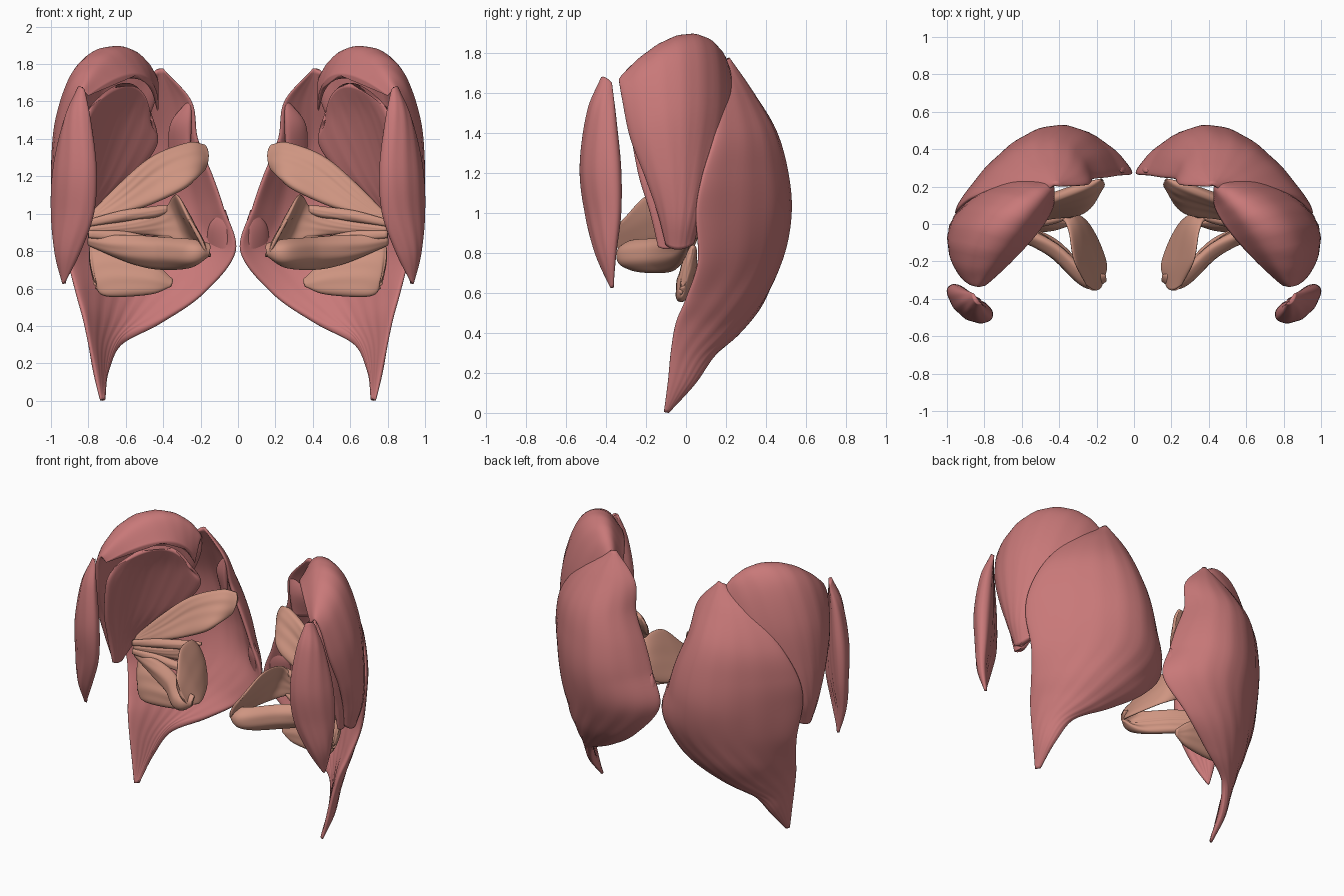
import bpy, bmesh, math
from mathutils import Vector


def material(name, col):
    m = bpy.data.materials.new(name)
    m.diffuse_color = col
    return m


RED = material("muscle_red", (0.58, 0.19, 0.19, 1))
TAN = material("muscle_tan", (0.62, 0.30, 0.22, 1))


def spline(rows, t):
    # Catmull-Rom through the section rows
    n = len(rows) - 1
    i = min(int(t * n), n - 1)
    f = t * n - i
    p1, p2 = rows[i], rows[i + 1]
    p0 = rows[i - 1] if i else [2 * a - b for a, b in zip(p1, p2)]
    p3 = rows[i + 2] if i + 2 <= n else [2 * b - a for a, b in zip(p1, p2)]
    return [0.5 * (2 * b + (c - a) * f + (2 * a - 5 * b + 4 * c - d) * f * f
                   + (3 * b - a - 3 * c + d) * f ** 3)
            for a, b, c, d in zip(p0, p1, p2, p3)]


def muscle(name, rows, mat, nv=60, nu=28, ripple=0.002, waves=7):
    """Each row: edge point, middle point, other edge point, thickness."""
    def mid(u, v):
        r = spline(rows, min(max(v, 0), 1))
        a, m, b = Vector(r[0:3]), Vector(r[3:6]), Vector(r[6:9])
        p = a * (1 - u) * (1 - 2 * u) + m * 4 * u * (1 - u) + b * u * (2 * u - 1)
        return p, max(r[9], 0.008)

    bm = bmesh.new()
    rings = []
    for j in range(nv + 1):
        v = j / nv
        front, back = [], []
        for i in range(nu + 1):
            u = (1 - math.cos(math.pi * i / nu)) / 2
            p, t = mid(u, v)
            du = mid(u + .01, v)[0] - mid(u - .01, v)[0]
            dv = mid(u, v + .01)[0] - mid(u, v - .01)[0]
            n = du.cross(dv).normalized()
            s = max(0, math.sin(math.pi * i / nu)) ** 0.8
            wave = ripple * math.sin(waves * math.tau * u + 3 * math.sin(4 * v))
            h = (t / 2 + wave * min(1, t / .08) ** 2) * s
            front.append(bm.verts.new(p + n * h))
            if 0 < i < nu:
                back.append(bm.verts.new(p - n * h))
        rings.append(front + back[::-1])
    k = len(rings[0])
    for r0, r1 in zip(rings, rings[1:]):
        for i in range(k):
            q = (i + 1) % k
            bm.faces.new((r0[i], r0[q], r1[q], r1[i]))
    bm.faces.new(rings[0])
    bm.faces.new(rings[-1])
    bmesh.ops.recalc_face_normals(bm, faces=bm.faces[:])
    me = bpy.data.meshes.new(name)
    bm.to_mesh(me)
    bm.free()
    for f in me.polygons:
        f.use_smooth = True
    me.materials.append(mat)
    ob = bpy.data.objects.new(name, me)
    bpy.context.collection.objects.link(ob)
    ob.modifiers.new("mirror", 'MIRROR').use_mirror_merge = False


# Large outer buttock muscle, top to bottom tip
muscle("gluteus_maximus", [
    (.40, .20, 1.77, .42, .21, 1.77, .45, .19, 1.75, .02),
    (.25, .21, 1.60, .45, .31, 1.60, .69, .18, 1.58, .05),
    (.22, .24, 1.40, .48, .41, 1.40, .86, .14, 1.38, .08),
    (.14, .25, 1.20, .47, .46, 1.20, .94, .08, 1.18, .09),
    (.08, .26, 1.03, .46, .475, 1.0, .95, .05, 1.00, .09),
    (.015, .27, .80, .45, .435, .79, .91, .06, .76, .09),
    (.18, .30, .58, .56, .325, .58, .86, .00, .57, .09),
    (.40, .23, .43, .64, .20, .42, .825, -.05, .45, .08),
    (.61, .14, .32, .71, .08, .29, .795, -.075, .31, .06),
    (.69, .04, .16, .73, .00, .15, .765, -.09, .16, .05),
    (.71, -.09, .01, .722, -.095, .005, .735, -.11, .005, .02),
], RED, nv=90, nu=40)

# Sacral attachment tags along the inner edge
for i, (x, y, z, dx, dz) in enumerate([(.29, .22, 1.48, -.03, .12),
                                       (.085, .28, .93, -.01, .09)]):
    muscle(f"sacral_tag_{i + 1}", [
        (x - .03, y + .02, z - .16, x + .02, y + .07, z - .16, x + .08, y + .12, z - .17, .03),
        (x - .04, y, z, x + .01, y + .03, z, x + .07, y + .07, z, .05),
        (x + dx - .01, y, z + dz, x + dx, y, z + dz, x + dx + .01, y + .01, z + dz, .01),
    ], RED, nv=16, nu=10)

# Fan muscle under the hip crest, starting at the inner rim
muscle("gluteus_medius", [
    (.80, -.33, 1.63, .53, -.05, 1.73, .43, .13, 1.55, .03),
    (.84, -.335, 1.66, .635, .00, 1.86, .43, .20, 1.70, .06),
    (.88, -.32, 1.57, .755, .02, 1.79, .45, .23, 1.58, .11),
    (.91, -.28, 1.38, .86, .02, 1.53, .54, .24, 1.40, .13),
    (.93, -.20, 1.17, .92, .00, 1.25, .72, .18, 1.20, .11),
    (.92, -.14, 1.00, .94, -.02, 1.0, .86, .08, 1.00, .08),
    (.90, -.10, .85, .915, -.04, .82, .89, .04, .85, .04),
], RED, nu=36)

# Deep fan muscle on its inner face
muscle("gluteus_minimus", [
    (.79, -.26, 1.57, .57, -.04, 1.69, .46, .13, 1.50, .03),
    (.83, -.28, 1.45, .68, -.01, 1.52, .43, .20, 1.38, .10),
    (.87, -.24, 1.20, .78, -.02, 1.22, .54, .17, 1.22, .09),
    (.88, -.18, 1.00, .86, -.06, 1.0, .77, .06, 1.00, .07),
    (.88, -.14, .83, .875, -.09, .82, .86, -.05, .84, .03),
], RED)

# Spindle at the front of the hip
muscle("tensor_muscle", [
    (.82, -.42, 1.65, .84, -.41, 1.68, .86, -.37, 1.65, .02),
    (.785, -.465, 1.49, .865, -.435, 1.50, .915, -.35, 1.48, .09),
    (.755, -.485, 1.23, .875, -.445, 1.23, .97, -.33, 1.23, .13),
    (.77, -.47, 1.00, .89, -.43, 1.00, .985, -.33, 1.00, .11),
    (.84, -.43, .80, .92, -.41, .80, .97, -.35, .80, .07),
    (.925, -.375, .63, .93, -.37, .625, .94, -.365, .63, .015),
], RED, waves=4)

# Deep rotators, inner end to hip end
muscle("piriformis", [
    (.18, .24, 1.37, .16, .22, 1.31, .18, .18, 1.23, .02),
    (.27, .20, 1.38, .26, .16, 1.27, .27, .06, 1.15, .08),
    (.45, .12, 1.31, .45, .11, 1.19, .45, .03, 1.06, .08),
    (.62, .05, 1.17, .62, .05, 1.08, .62, .00, 1.00, .07),
    (.80, .00, .99, .80, .00, .965, .80, -.02, .94, .03),
], TAN, waves=3)

muscle("obturator_externus", [
    (.15, -.27, .84, .15, -.30, .80, .16, -.29, .77, .02),
    (.26, -.25, .86, .25, -.31, .78, .27, -.22, .72, .07),
    (.42, -.11, .87, .42, -.15, .79, .43, -.08, .71, .08),
    (.60, -.03, .88, .60, -.05, .82, .60, -.02, .75, .08),
    (.80, .00, .88, .80, .00, .86, .80, .01, .83, .03),
], TAN, waves=3)

muscle("obturator_internus", [
    (.26, -.32, .96, .21, -.355, .88, .17, -.32, .79, .02),
    (.32, -.19, 1.09, .24, -.19, .92, .15, -.20, .77, .04),
    (.35, -.03, 1.09, .29, .00, .96, .25, .00, .81, .04),
    (.40, .03, 1.02, .38, .05, .95, .39, .04, .87, .05),
    (.54, .01, .97, .54, .02, .93, .54, .02, .89, .05),
    (.80, -.03, .93, .80, -.02, .91, .80, -.02, .89, .03),
], TAN, waves=3)

# Paired slim strands above and below the tendon
for name, z, drop in (("gemellus_superior", 1.04, .09), ("gemellus_inferior", .88, -.01)):
    muscle(name, [
        (.32, .05, z + .01, .32, .05, z, .32, .05, z - .01, .02),
        (.45, .02, z, .45, .02, z - .03, .45, .01, z - .06, .05),
        (.62, .00, z - drop / 2 + .02, .62, -.01, z - drop / 2 - .01,
         .62, .00, z - drop / 2 - .03, .05),
        (.80, -.03, z - drop + .02, .80, -.03, z - drop, .80, -.03, z - drop - .02, .03),
    ], TAN, nv=30, nu=16, waves=2)

# Square lowest rotator
muscle("quadratus_femoris", [
    (.35, .01, .65, .35, .00, .63, .36, -.01, .61, .02),
    (.46, .03, .74, .46, .00, .66, .46, -.02, .57, .07),
    (.65, .04, .81, .65, .00, .68, .65, -.03, .555, .08),
    (.76, .04, .84, .76, .00, .70, .735, -.03, .57, .06),
    (.795, .03, .82, .79, .00, .72, .76, -.02, .62, .02),
], TAN, nv=40, waves=3)
